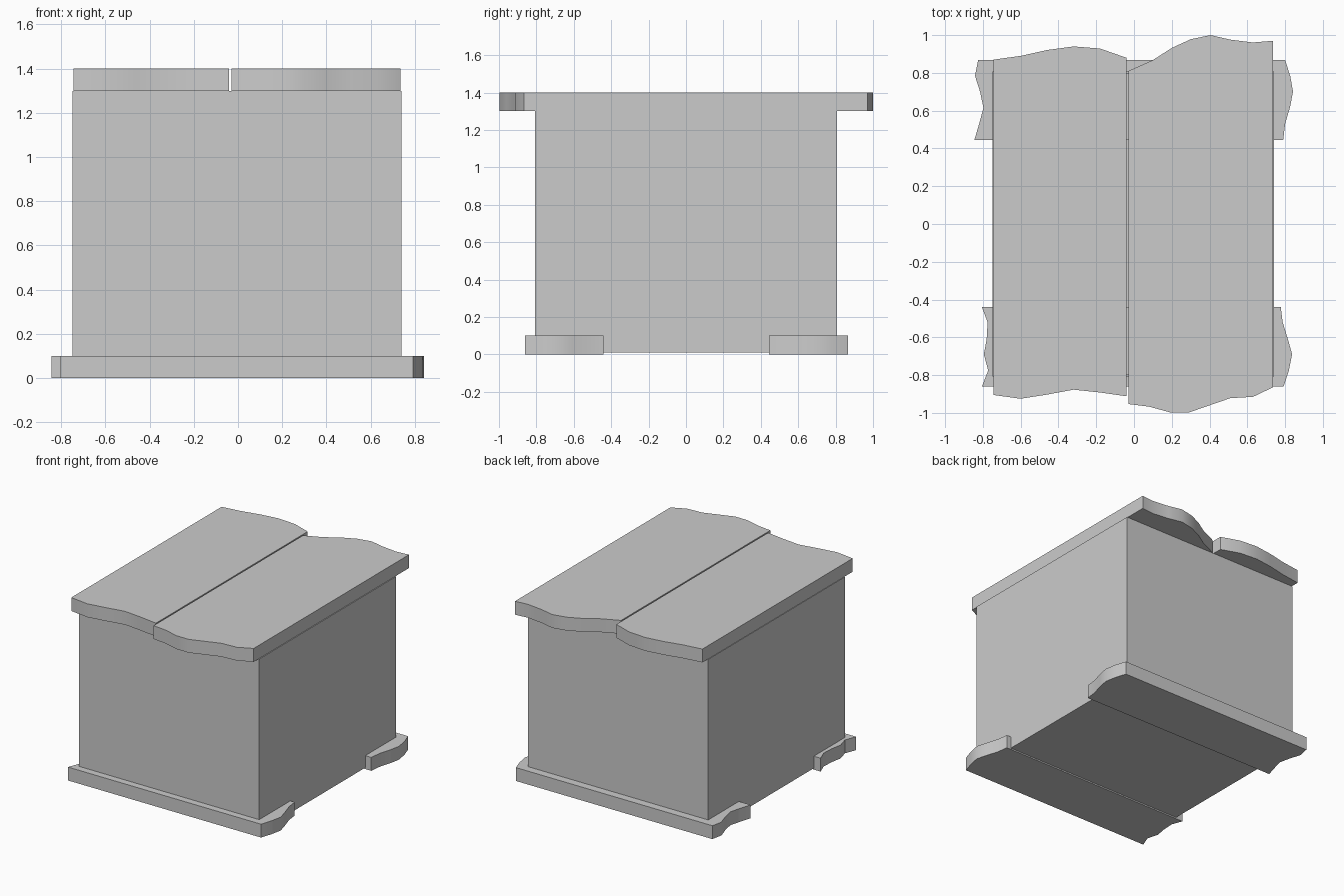
import bpy, bmesh
from mathutils import Vector

if "Cube" in bpy.data.objects:
    bpy.data.objects.remove(bpy.data.objects["Cube"])


def finish(name, bm, smooth=False):
    bmesh.ops.recalc_face_normals(bm, faces=bm.faces)
    mesh = bpy.data.meshes.new(name)
    bm.to_mesh(mesh)
    bm.free()
    obj = bpy.data.objects.new(name, mesh)
    bpy.context.collection.objects.link(obj)
    if smooth:
        bpy.ops.object.select_all(action='DESELECT')
        obj.select_set(True)
        bpy.context.view_layer.objects.active = obj
        bpy.ops.object.shade_smooth_by_angle(angle=0.6)
    return obj


def board(name, end_a, end_b, z0, z1):
    """Extrude a plank outline made from its two wavy ends."""
    bm = bmesh.new()
    outline = end_a + end_b[::-1]
    face = bm.faces.new([bm.verts.new((x, y, z0)) for x, y in outline])
    ext = bmesh.ops.extrude_face_region(bm, geom=[face], use_keep_orig=True)
    top = [g for g in ext["geom"] if isinstance(g, bmesh.types.BMVert)]
    bmesh.ops.translate(bm, verts=top, vec=(0, 0, z1 - z0))
    return finish(name, bm, smooth=True)


# Crate body: thin-walled box, open under the lid boards
bm = bmesh.new()
bmesh.ops.create_cube(bm, size=1)
for v in bm.verts:
    v.co = Vector((v.co.x * 1.49 - 0.004, v.co.y * 1.615, 0.655 + v.co.z * 1.29))
lid = max(bm.faces, key=lambda f: f.calc_center_median().z)
bmesh.ops.inset_region(bm, faces=[lid], thickness=0.02)
bmesh.ops.translate(bm, verts=list(
    bmesh.ops.extrude_discrete_faces(bm, faces=[lid])["faces"][0].verts),
    vec=(0, 0, -1.27))
finish("crate_body", bm)

# Lid boards, with wavy front and back ends
board("lid_board_left",
      [(-.745, -.905), (-.6, -.925), (-.46, -.903), (-.32, -.877), (-.18, -.892), (-.04, -.912)],
      [(-.745, .87), (-.6, .89), (-.46, .921), (-.32, .94), (-.18, .929), (-.04, .88)],
      1.3, 1.4)
board("lid_board_right",
      [(-.03, -.953), (.08, -.967), (.19, -.997), (.29, -.998), (.4, -.96),
       (.51, -.922), (.63, -.915), (.735, -.865)],
      [(-.03, .81), (.1, .868), (.2, .932), (.3, .978), (.405, 1.0),
       (.51, .976), (.63, .961), (.735, .97)],
      1.3, 1.4)

# Base boards, with wavy left and right ends
board("base_board_back",
      [(-.845, .445), (-.82, .53), (-.797, .615), (-.815, .7), (-.842, .785), (-.825, .867)],
      [(.79, .445), (.8, .53), (.825, .615), (.842, .7), (.827, .785), (.8, .867)],
      0, .1)
board("base_board_front",
      [(-.805, -.44), (-.775, -.52), (-.78, -.61), (-.795, -.69), (-.772, -.775), (-.805, -.86)],
      [(.777, -.44), (.787, -.52), (.815, -.61), (.837, -.69), (.82, -.775), (.792, -.86)],
      0, .1)
